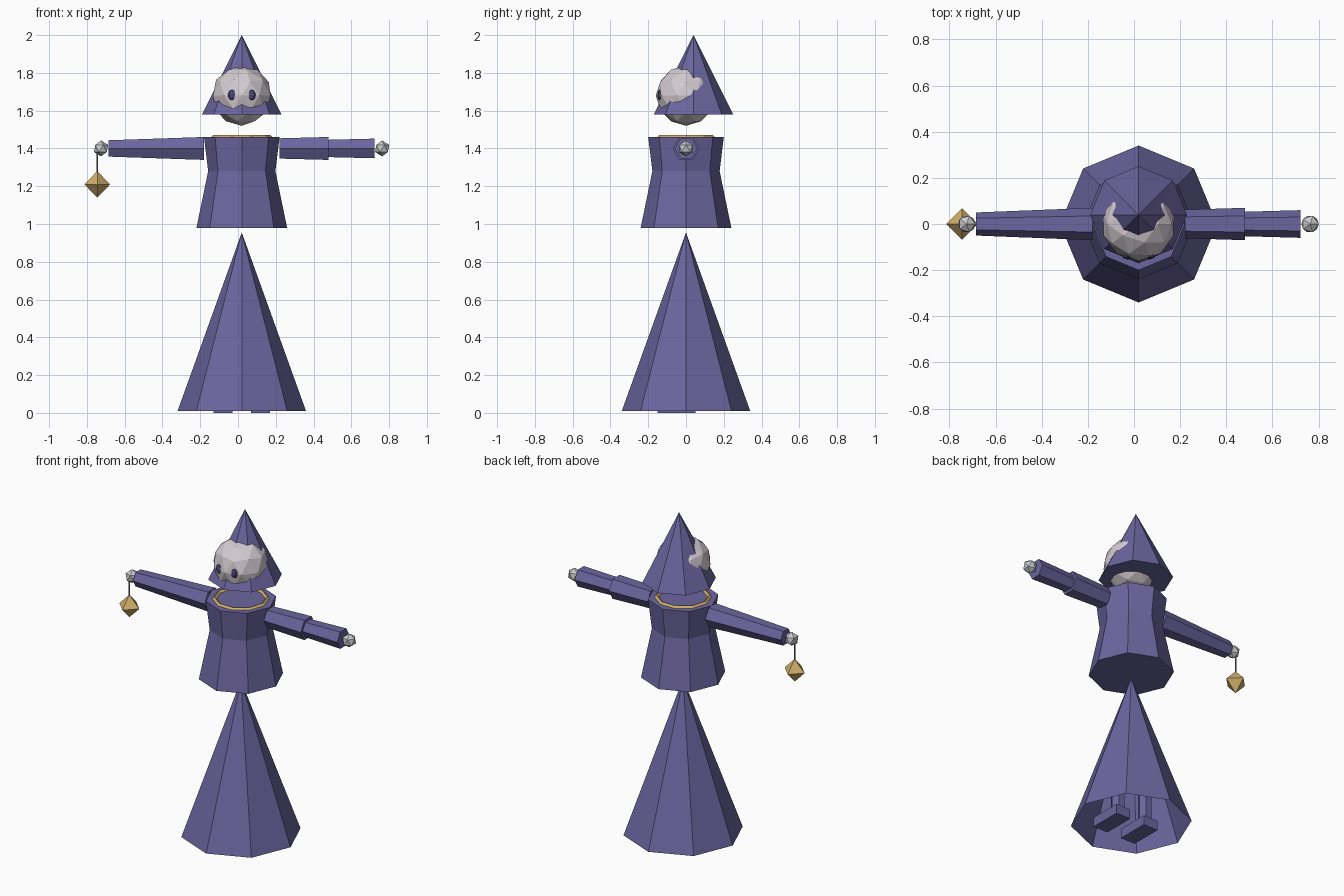
import bpy, math
from mathutils import Vector

if "Cube" in bpy.data.objects:
    bpy.data.objects.remove(bpy.data.objects["Cube"])

CX = 0.02  # body axis


def material(name, rgb):
    m = bpy.data.materials.new(name)
    m.diffuse_color = (*rgb, 1)
    m.use_nodes = True
    m.node_tree.nodes["Principled BSDF"].inputs["Base Color"].default_value = m.diffuse_color
    return m


PURPLE = material("robe purple", (0.150, 0.130, 0.345))
INDIGO = material("eye indigo", (0.070, 0.062, 0.200))
PALE = material("pale skin", (0.66, 0.60, 0.64))
GREY = material("hand grey", (0.60, 0.60, 0.62))
GOLD = material("gold", (0.62, 0.42, 0.14))
IRON = material("chain iron", (0.22, 0.21, 0.21))


def finish(name, mat):
    ob = bpy.context.object
    ob.name = ob.data.name = name
    ob.data.materials.append(mat)
    return ob


def lathe(name, mat, center, rings, sides, caps=(True, True), axis='Z'):
    """Faceted solid from (radius, position) rings; radius 0 makes a tip."""
    verts, faces, loops = [], [], []
    for r, h in rings:
        start = len(verts)
        count = 1 if r == 0 else sides
        for i in range(count):
            a = 2 * math.pi * i / sides
            c, s = r * math.cos(a), r * math.sin(a)
            p = (c, s, h) if axis == 'Z' else (h, c, s)
            verts.append(Vector(center) + Vector(p))
        loops.append([start + i % count for i in range(sides)])
    for lo, hi in zip(loops, loops[1:]):
        for i in range(sides):
            j = (i + 1) % sides
            f = [lo[i], lo[j], hi[j], hi[i]]
            faces.append(list(dict.fromkeys(f)))
    if caps[0] and rings[0][0]:
        faces.append(loops[0][::-1])
    if caps[1] and rings[-1][0]:
        faces.append(loops[-1])
    me = bpy.data.meshes.new(name)
    me.from_pydata(verts, [], faces)
    me.update()
    ob = bpy.data.objects.new(name, me)
    bpy.context.collection.objects.link(ob)
    me.materials.append(mat)
    return ob


def ball(name, mat, loc, r, sub):
    bpy.ops.mesh.primitive_ico_sphere_add(subdivisions=sub, radius=r, location=loc)
    return finish(name, mat)


def box(name, mat, loc, size):
    bpy.ops.mesh.primitive_cube_add(size=1, location=loc)
    bpy.context.object.scale = size
    return finish(name, mat)


# Robe: open skirt, waisted torso, pointed hood
lathe("skirt", PURPLE, (CX, 0, 0), [(0.34, 0.01), (0, 0.955)], 8, (False, False))
lathe("torso", PURPLE, (CX, 0, 0), [(0.24, 0.98), (0.178, 1.28), (0.20, 1.46)], 8)
lathe("hood", PURPLE, (CX, 0.04, 0), [(0.21, 1.58), (0, 2.0)], 8)

# Gold collar ring
bpy.ops.mesh.primitive_torus_add(location=(CX, 0, 1.46), major_radius=0.149,
                                 minor_radius=0.012, major_segments=10, minor_segments=4)
finish("collar", GOLD)

# Head poking through the hood, with oval eyes
ball("head", PALE, (CX, 0, 1.68), 0.16, 2)
for side, s in (("left", 1), ("right", -1)):
    bpy.ops.mesh.primitive_uv_sphere_add(segments=8, ring_count=6, radius=1,
                                         location=(CX + s * 0.052, -0.138, 1.683))
    bpy.context.object.scale = (0.021, 0.014, 0.028)
    finish(side + "_eye", INDIGO)

# Arms: one tapered sleeve, one in two segments
lathe("right_sleeve", PURPLE, (0, 0, 1.40), [(0.05, -0.685), (0.07, -0.18)], 6, axis='X')
lathe("left_upper_sleeve", PURPLE, (0, 0, 1.40), [(0.062, 0.22), (0.07, 0.48)], 6, axis='X')
lathe("left_lower_sleeve", PURPLE, (0, 0, 1.40), [(0.053, 0.48), (0.06, 0.722)], 6, axis='X')
ball("right_hand", GREY, (-0.725, 0, 1.40), 0.042, 1)
ball("left_hand", GREY, (0.763, 0, 1.40), 0.042, 1)

# Hanging lantern
lathe("lantern_chain", IRON, (-0.745, 0, 0), [(0.004, 1.27), (0.004, 1.40)], 6)
lathe("lantern", GOLD, (-0.745, 0, 1.21), [(0, -0.07), (0.068, 0), (0, 0.07)], 4)

# Legs and boots under the skirt
for side, s in (("left", 1), ("right", -1)):
    x = CX + s * 0.10
    lathe(side + "_leg", PURPLE, (x, 0, 0), [(0.04, 0.05), (0.04, 0.45)], 6)
    box(side + "_boot", PURPLE, (x, -0.05, 0.03), (0.10, 0.20, 0.06))
